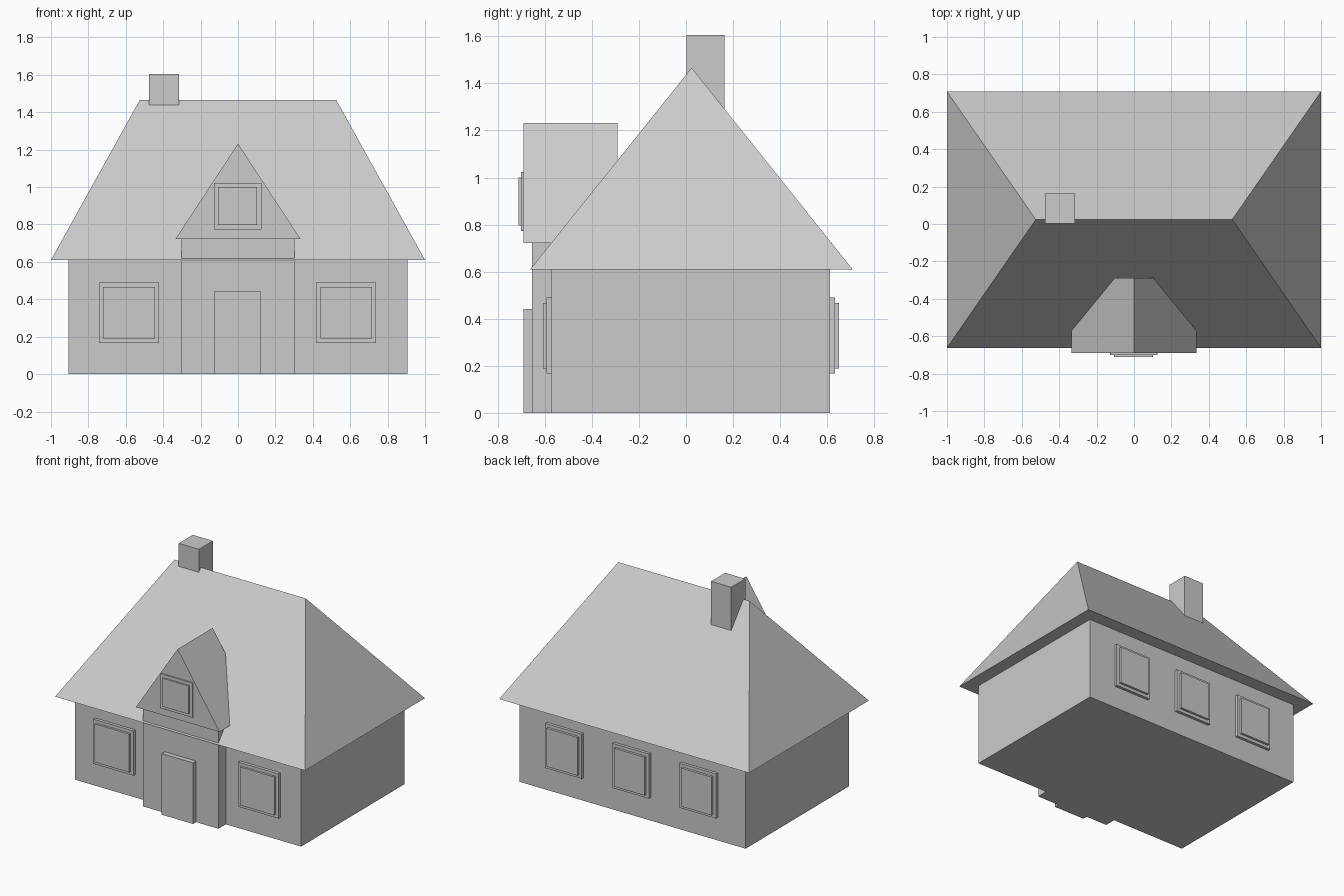
import bpy

if "Cube" in bpy.data.objects:
    bpy.data.objects.remove(bpy.data.objects["Cube"], do_unlink=True)

# Single plain colour for the whole house
grey = bpy.data.materials.new("plain grey")
grey.use_nodes = True
colour = (0.6, 0.6, 0.6, 1)
grey.diffuse_color = colour
grey.node_tree.nodes["Principled BSDF"].inputs["Base Color"].default_value = colour


def add_mesh(name, verts, faces):
    mesh = bpy.data.meshes.new(name)
    mesh.from_pydata(verts, [], faces)
    mesh.materials.append(grey)
    obj = bpy.data.objects.new(name, mesh)
    bpy.context.collection.objects.link(obj)
    return obj


def box(name, x0, x1, y0, y1, z0, z1):
    verts = [(x, y, z) for z in (z0, z1)
             for x, y in ((x0, y0), (x1, y0), (x1, y1), (x0, y1))]
    sides = [(i, (i + 1) % 4, (i + 1) % 4 + 4, i + 4) for i in range(4)]
    return add_mesh(name, verts, [(3, 2, 1, 0), (4, 5, 6, 7)] + sides)


def window(name, x, z, width, height, wall_y, frame_depth, pane_depth, out):
    """Stepped window: a frame slab with a slightly smaller pane in front."""
    parts = (("frame", 0, frame_depth), ("pane", 0.023, pane_depth))
    for part, inset, depth in parts:
        w, h = width / 2 - inset, height / 2 - inset
        y0, y1 = sorted((wall_y - out * 0.02, wall_y + out * depth))
        box(f"{name}_{part}", x - w, x + w, y0, y1, z - h, z + h)


# Walls, entrance bay and door
FRONT, BACK, EAVE = -0.571, 0.611, 0.61
box("house_walls", -0.905, 0.905, FRONT, BACK, 0, EAVE)
box("entrance_bay", -0.302, 0.302, -0.655, FRONT + 0.02, 0, 0.722)
box("front_door", -0.128, 0.124, -0.69, -0.64, 0, 0.442)

# Hipped main roof with closed underside
RIDGE_Y, RIDGE_Z, RIDGE_X = 0.024, 1.466, 0.525
add_mesh("main_roof",
         [(-1, -0.662, EAVE), (1, -0.662, EAVE), (1, 0.708, EAVE), (-1, 0.708, EAVE),
          (-RIDGE_X, RIDGE_Y, RIDGE_Z), (RIDGE_X, RIDGE_Y, RIDGE_Z)],
         [(3, 2, 1, 0), (0, 1, 5, 4), (1, 2, 5), (2, 3, 4, 5), (3, 0, 4)])

# Dormer gable roof, a triangular prism
gable = [(-0.335, 0.722), (0.335, 0.722), (0, 1.232)]
add_mesh("dormer_roof",
         [(x, y, z) for y in (-0.69, -0.29) for x, z in gable],
         [(0, 1, 2), (5, 4, 3), (0, 3, 4, 1), (1, 4, 5, 2), (2, 5, 3, 0)])

# Chimney
box("chimney", -0.476, -0.315, 0.002, 0.163, 1.2, 1.605)

# Windows
for side, x in (("right", -0.583), ("left", 0.578)):
    window(f"front_{side}_window", x, 0.328, 0.322, 0.323, FRONT, 0.022, 0.037, -1)
for side, x in (("right", -0.536), ("middle", 0), ("left", 0.538)):
    window(f"back_{side}_window", x, 0.328, 0.292, 0.323, BACK, 0.021, 0.038, 1)
window("dormer_window", -0.002, 0.898, 0.254, 0.25, -0.69, 0.01, 0.021, -1)
